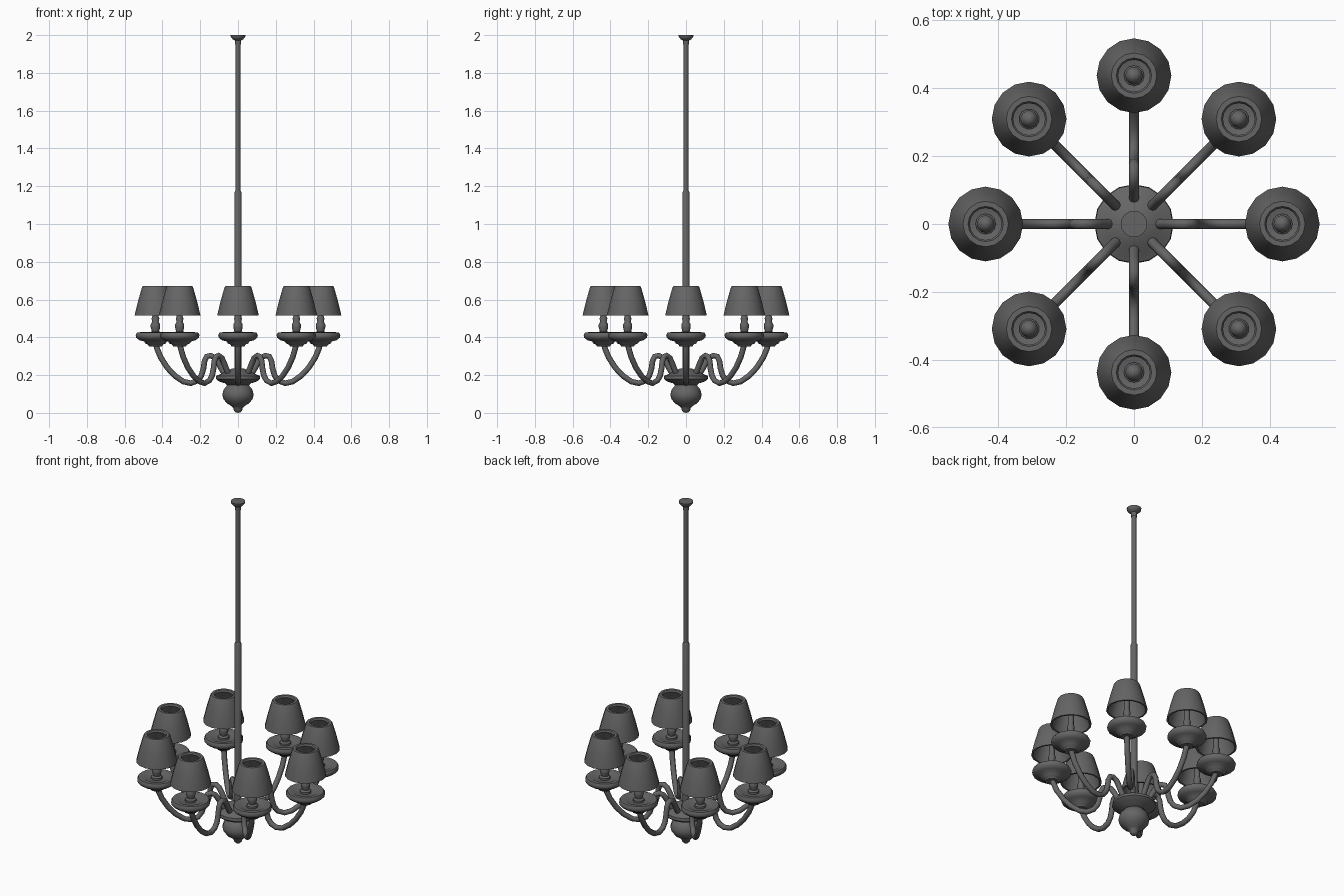
import bpy
import bmesh
import math
from mathutils import Vector

cube = bpy.data.objects.get("Cube")
if cube:
    bpy.data.objects.remove(cube)

metal = bpy.data.materials.new("dark grey metal")
metal.use_nodes = True
grey = (0.13, 0.13, 0.13, 1)
metal.diffuse_color = grey
metal.node_tree.nodes["Principled BSDF"].inputs["Base Color"].default_value = grey

ARMS = 8
REACH = 0.437


def finish(bm, name, angle):
    bmesh.ops.recalc_face_normals(bm, faces=bm.faces)
    mesh = bpy.data.meshes.new(name)
    bm.to_mesh(mesh)
    bm.free()
    mesh.materials.append(metal)
    obj = bpy.data.objects.new(name, mesh)
    bpy.context.collection.objects.link(obj)
    bpy.ops.object.select_all(action="DESELECT")
    obj.select_set(True)
    bpy.context.view_layer.objects.active = obj
    bpy.ops.object.shade_smooth_by_angle(angle=math.radians(angle))
    return obj


def lathe(name, profile, sides=16, closed=False, angle=50):
    """Revolve (radius, height) points about the z axis."""
    bm = bmesh.new()
    verts = [bm.verts.new((r, 0, z)) for r, z in profile]
    pairs = list(zip(verts, verts[1:]))
    if closed:
        pairs.append((verts[-1], verts[0]))
    edges = [bm.edges.new(p) for p in pairs]
    bmesh.ops.spin(bm, geom=verts + edges, axis=(0, 0, 1), cent=(0, 0, 0),
                   angle=math.tau, steps=sides, use_merge=True)
    bmesh.ops.remove_doubles(bm, verts=bm.verts, dist=0.0004)
    return finish(bm, name, angle)


def tube(name, path, radius, sides=8):
    """Sweep a round section along a path in the xz plane."""
    bm = bmesh.new()
    pts = [Vector((x, 0, z)) for x, z in path]
    rings = []
    for i, p in enumerate(pts):
        along = (pts[min(i + 1, len(pts) - 1)] - pts[max(i - 1, 0)]).normalized()
        across = Vector((0, 1, 0))
        up = along.cross(across)
        angles = [math.tau * k / sides for k in range(sides)]
        rings.append([bm.verts.new(p + radius * (across * math.cos(a) + up * math.sin(a)))
                      for a in angles])
    for a, b in zip(rings, rings[1:]):
        for k in range(sides):
            n = (k + 1) % sides
            bm.faces.new((a[k], a[n], b[n], b[k]))
    bm.faces.new(rings[0])
    bm.faces.new(rings[-1])
    return finish(bm, name, 50)


def repeat_around(part, distance):
    """Place linked copies of a part around the centre."""
    name = part.name
    for i in range(ARMS):
        obj = part if i == 0 else part.copy()
        if i:
            bpy.context.collection.objects.link(obj)
        a = math.tau * i / ARMS
        obj.name = f"{name}_{i + 1}"
        obj.location = (distance * math.cos(a), distance * math.sin(a), 0)
        obj.rotation_euler.z = a


# Central body: hub plate, bulbous base and finial
lathe("hub_plate", [(0, 0.235), (0.03, 0.235), (0.065, 0.222), (0.09, 0.207),
                    (0.115, 0.196), (0.117, 0.18), (0.1, 0.166), (0.07, 0.157),
                    (0.055, 0.145), (0, 0.145)])
lathe("base_bulb", [(0, 0.155), (0.055, 0.15), (0.075, 0.125), (0.083, 0.098),
                    (0.078, 0.075), (0.06, 0.052), (0.035, 0.036), (0.024, 0.026),
                    (0.022, 0.013), (0.012, 0.003), (0, 0)])

# Hanging rod in two thicknesses, with ceiling canopy
lathe("lower_rod", [(0, 0.2), (0.019, 0.2), (0.019, 1.165), (0.014, 1.175), (0, 1.175)], 12)
lathe("upper_rod", [(0, 1.16), (0.013, 1.16), (0.013, 1.985), (0, 1.985)], 12)
lathe("ceiling_canopy", [(0, 1.95), (0.016, 1.95), (0.017, 1.972), (0.028, 1.978),
                         (0.038, 1.99), (0.039, 2), (0, 2)])

# Curved arms
arm_path = [(0.06, 0.19), (0.083, 0.225), (0.105, 0.265), (0.122, 0.292), (0.145, 0.304),
            (0.165, 0.299), (0.177, 0.275), (0.183, 0.235), (0.194, 0.197), (0.215, 0.17),
            (0.25, 0.157), (0.29, 0.166), (0.335, 0.197), (0.375, 0.24), (0.41, 0.295),
            (0.43, 0.345), (REACH, 0.375)]
repeat_around(tube("arm", arm_path, 0.015), 0)

# Drip dishes
dish = lathe("drip_dish", [(0, 0.352), (0.034, 0.352), (0.04, 0.362), (0.055, 0.368),
                           (0.06, 0.378), (0.085, 0.385), (0.102, 0.398), (0.105, 0.412),
                           (0.098, 0.425), (0.08, 0.427), (0.06, 0.417), (0, 0.412)])
repeat_around(dish, REACH)

# Turned candle stems with a rounded lamp at the top
candle = lathe("candle_stem", [(0, 0.405), (0.03, 0.41), (0.03, 0.425), (0.019, 0.432),
                               (0.025, 0.452), (0.025, 0.468), (0.017, 0.482), (0.021, 0.5),
                               (0.016, 0.512), (0.016, 0.575), (0.025, 0.588),
                               (0.026, 0.605), (0.018, 0.625), (0, 0.635)], 12)
repeat_around(candle, REACH)

# Open lamp shades with wall thickness
shade = lathe("lamp_shade", [(0.11, 0.515), (0.109, 0.522), (0.092, 0.592), (0.072, 0.662),
                             (0.067, 0.671), (0.052, 0.671), (0.047, 0.662),
                             (0.08, 0.592), (0.1, 0.515)], closed=True)
repeat_around(shade, REACH)
